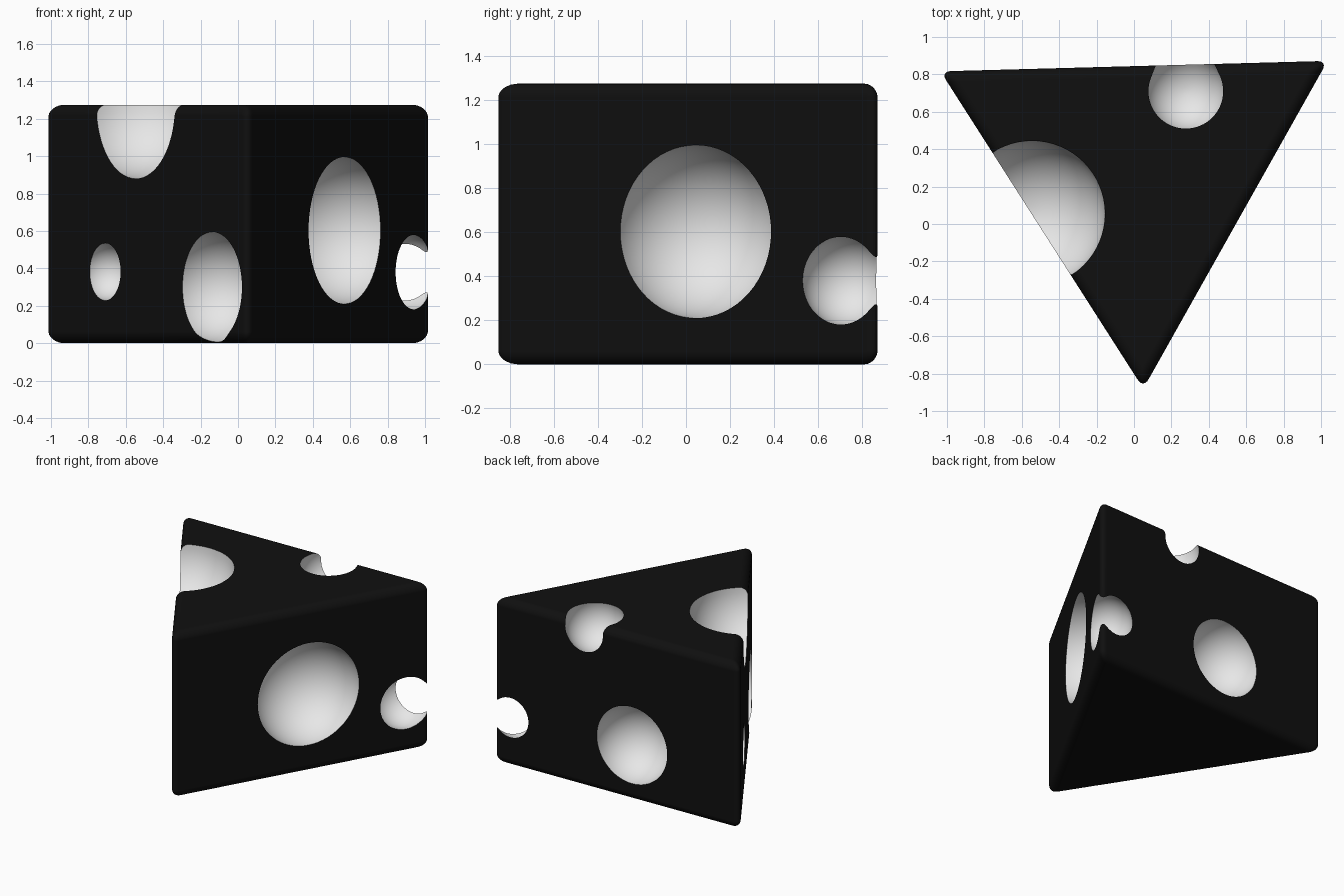
import bpy
import bmesh
from mathutils import Matrix, Vector

if "Cube" in bpy.data.objects:
    bpy.data.objects.remove(bpy.data.objects["Cube"])

HEIGHT = 1.275


def material(name, rgb):
    mat = bpy.data.materials.new(name)
    mat.use_nodes = True
    colour = (*rgb, 1)
    mat.diffuse_color = colour
    mat.node_tree.nodes["Principled BSDF"].inputs["Base Color"].default_value = colour
    return mat


def mesh_object(name, bm, mats):
    mesh = bpy.data.meshes.new(name)
    bm.to_mesh(mesh)
    bm.free()
    for mat in mats:
        mesh.materials.append(mat)
    obj = bpy.data.objects.new(name, mesh)
    bpy.context.collection.objects.link(obj)
    return obj


rind = material("black rind", (0.005, 0.005, 0.005))
inside = material("pale grey holes", (0.8, 0.8, 0.8))

# Wedge: extruded triangle with rounded edges
bm = bmesh.new()
corners = [(0.05, -0.88), (1.035, 0.872), (-1.035, 0.816)]
base = bm.faces.new([bm.verts.new((x, y, 0)) for x, y in corners])
top = bmesh.ops.extrude_face_region(bm, geom=[base])["geom"]
bmesh.ops.translate(bm, vec=(0, 0, HEIGHT),
                    verts=[v for v in top if isinstance(v, bmesh.types.BMVert)])
bmesh.ops.recalc_face_normals(bm, faces=bm.faces)
bmesh.ops.bevel(bm, geom=bm.edges[:], offset=0.06, segments=6, profile=0.5,
                affect='EDGES')
wedge = mesh_object("cheese_wedge", bm, [rind, inside])

# Round holes: centre and radius of each
holes = [
    ((-0.545, 0.055, 1.27), 0.39),    # top, left edge
    ((0.277, 0.71, 1.205), 0.212),    # top, back edge
    ((0.568, 0.045, 0.603), 0.393),   # right wall
    ((0.894, 0.729, 0.38), 0.206),    # right back corner
    ((-0.137, -0.586, 0.30), 0.295),  # left wall, near the tip
    ((-0.71, 0.308, 0.382), 0.153),   # left wall, small
    ((-0.128, 0.838, 0.428), 0.295),  # back wall
]
bm = bmesh.new()
for centre, radius in holes:
    bmesh.ops.create_uvsphere(bm, u_segments=64, v_segments=32, radius=radius,
                              matrix=Matrix.Translation(Vector(centre)))
for face in bm.faces:
    face.material_index = 1
cutter = mesh_object("hole_cutter", bm, [rind, inside])
cutter.hide_render = True

# Carve the holes, then shade smoothly with crisp rims
cut = wedge.modifiers.new("holes", 'BOOLEAN')
cut.operation = 'DIFFERENCE'
cut.solver = 'EXACT'
cut.object = cutter
bpy.ops.object.select_all(action='DESELECT')
wedge.select_set(True)
bpy.context.view_layer.objects.active = wedge
bpy.ops.object.modifier_apply(modifier=cut.name)
bpy.data.objects.remove(cutter)
bpy.ops.object.shade_smooth_by_angle()
soft = wedge.modifiers.new("even_shading", 'WEIGHTED_NORMAL')
soft.keep_sharp = True
